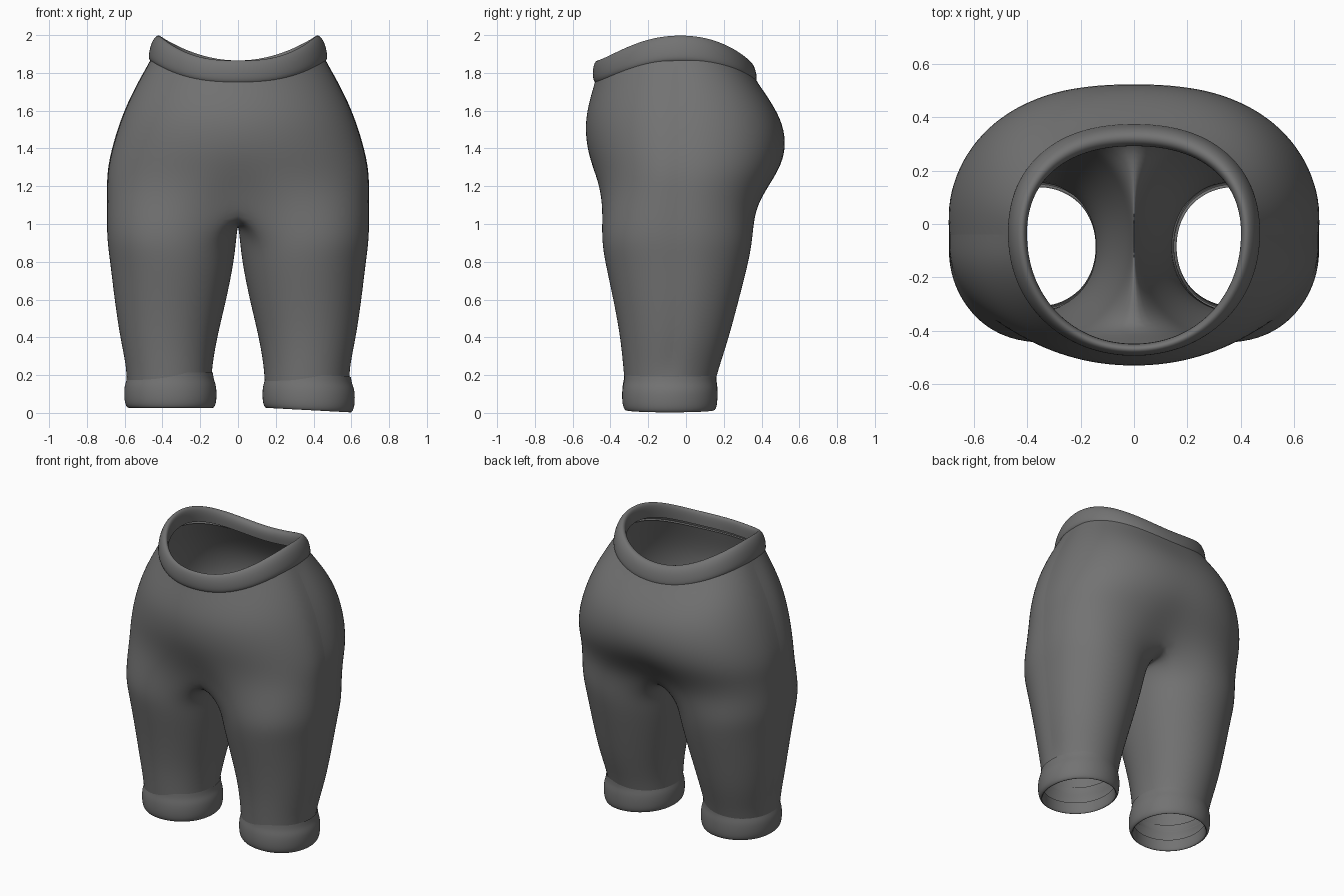
import bpy, bmesh
from math import sin, cos, pi, radians
from mathutils import Vector

old = bpy.data.objects.get("Cube")
if old:
    bpy.data.objects.remove(old)

GREY = (0.17, 0.17, 0.17, 1)
cloth = bpy.data.materials.new("grey cloth")
cloth.diffuse_color = GREY
cloth.use_nodes = True
cloth.node_tree.nodes["Principled BSDF"].inputs["Base Color"].default_value = GREY

HALF, INNER = 16, 8      # segments round the outer half and the inner thigh


def radius(s, c, n):
    return (abs(s) ** n + abs(c) ** n) ** (-1 / n)


def torso_ring(z, lift, width, front, back, n_back=2.55):
    """Half ring from front centre round the left side to back centre."""
    points, mid = [], -0.04
    for i in range(HALF + 1):
        s, c = sin(pi * i / HALF), -cos(pi * i / HALF)
        r = radius(s, c, n_back if c > 0 else 2.08)
        x = 0 if i in (0, HALF) else width * s * r
        y = mid + c * r * (back - mid if c > 0 else mid - front)
        points.append(Vector((x, y, z + lift * (x / width) ** (2 if c > 0 else 2.7))))
    return points


def leg_ring(z, inside, outside, front, back, n=2.1, side=1, shift=0, tilt=0):
    """Full leg ring, starting at the inner front."""
    angles = [-130 + 260 * i / HALF for i in range(HALF + 1)]
    angles += [130 + 100 * i / INNER for i in range(1, INNER)]
    points = []
    for a in map(radians, angles):
        c, s = cos(a), sin(a)
        r = radius(s, c, n)
        x = (inside + outside) / 2 + c * r * (outside - inside) / 2
        y = (front + back) / 2 + s * r * (back - front) / 2
        points.append(Vector((side * x + shift, y, z - tilt * (1 + c * r) / 2)))
    return points


def bridge(bm, a, b, closed):
    for i in range(len(a) if closed else len(a) - 1):
        j = (i + 1) % len(a)
        bm.faces.new((a[i], a[j], b[j], b[i]))


def loft(bm, rows, closed):
    rings = [[bm.verts.new(p) for p in row] for row in rows]
    for a, b in zip(rings, rings[1:]):
        bridge(bm, a, b, closed)
    return rings


def finish(bm, name, mirror=False):
    bmesh.ops.recalc_face_normals(bm, faces=bm.faces)
    mesh = bpy.data.meshes.new(name)
    bm.to_mesh(mesh)
    bm.free()
    mesh.materials.append(cloth)
    obj = bpy.data.objects.new(name, mesh)
    bpy.context.collection.objects.link(obj)
    bpy.ops.object.select_all(action="DESELECT")
    obj.select_set(True)
    bpy.context.view_layer.objects.active = obj
    bpy.ops.object.shade_smooth_by_angle(angle=radians(80))
    if mirror:
        obj.modifiers.new("Mirror", "MIRROR").merge_threshold = 0.002
    sub = obj.modifiers.new("Subdivision", "SUBSURF")
    sub.levels = sub.render_levels = 2


# Body: hips, crotch saddle and one leg, mirrored
hips = [
    (1.79, 0.12, 0.445, -0.475, 0.355, 2.3), (1.74, 0.11, 0.482, -0.487, 0.385, 2.35),
    (1.64, 0.08, 0.555, -0.517, 0.455), (1.53, 0.05, 0.62, -0.537, 0.515),
    (1.40, 0.02, 0.672, -0.527, 0.532),
]
legs = [
    (0.92, 0.008, 0.705, -0.45, 0.355, 2.25), (0.80, 0.02, 0.688, -0.432, 0.335, 2.15),
    (0.60, 0.06, 0.665, -0.387, 0.283), (0.40, 0.11, 0.635, -0.35, 0.23),
    (0.25, 0.135, 0.602, -0.335, 0.18), (0.17, 0.14, 0.592, -0.328, 0.158),
]
# The lower hips blend from the torso section into the two thighs
thigh = leg_ring(*legs[0])
rows = [torso_ring(*row) for row in hips]
for z, front, back, blend in ((1.28, -0.50, 0.515, 0.1), (1.17, -0.482, 0.475, 0.38),
                              (1.06, -0.47, 0.42, 0.72)):
    ring = []
    for p, q in zip(torso_ring(z, 0, 0.702, front, back), thigh):
        p = p.lerp(q, blend)
        p.z = z
        ring.append(p)
    ring[0].x = ring[-1].x = 0
    rows.append(ring)
bm = bmesh.new()
rings = loft(bm, rows, False)
first, last = rings[-1][0].co, rings[-1][-1].co
saddle = []
for i in range(1, INNER):
    p = last.lerp(first, i / INNER)
    p.z -= 0.05 * sin(pi * i / INNER)
    saddle.append(bm.verts.new(p))
leg_rings = loft(bm, [leg_ring(*row) for row in legs], True)
bridge(bm, rings[-1] + saddle, leg_rings[0], True)

# Side seam: a sharp groove down the outside
crease = bm.edges.layers.float.new("crease_edge")
seam = [ring[HALF // 2] for ring in rings[1:] + leg_rings[:-1]]
for vert in seam:
    vert.co.x -= 0.012
for a, b in zip(seam, seam[1:]):
    edge = bm.edges.get((a, b))
    edge[crease] = 1.0
    edge.smooth = False
finish(bm, "trouser_body", mirror=True)

# Waistband: a rolled band, mirrored
band = [
    (1.745, 0.115, 0.462, -0.48, 0.37), (1.76, 0.115, 0.476, -0.493, 0.378),
    (1.80, 0.118, 0.472, -0.497, 0.373), (1.84, 0.13, 0.457, -0.492, 0.36),
    (1.868, 0.135, 0.43, -0.478, 0.335), (1.862, 0.135, 0.408, -0.457, 0.305),
    (1.83, 0.13, 0.40, -0.45, 0.29), (1.78, 0.12, 0.405, -0.45, 0.295),
]
bm = bmesh.new()
loft(bm, [torso_ring(*row, n_back=2.3) for row in band], False)
finish(bm, "waistband", mirror=True)

# Cuffs: rolled hems that swell out of the legs, the left one sloping outwards
cuff = [
    (0.215, 0.14, 0.592, -0.328, 0.163), (0.18, 0.136, 0.597, -0.33, 0.162),
    (0.145, 0.122, 0.612, -0.339, 0.169), (0.09, 0.119, 0.614, -0.342, 0.170),
    (0.04, 0.124, 0.608, -0.336, 0.165), (0.02, 0.142, 0.588, -0.32, 0.15),
    (0.04, 0.15, 0.578, -0.31, 0.14), (0.10, 0.15, 0.578, -0.31, 0.14),
]
for name, side, tilt in (("left_cuff", 1, 0.024), ("right_cuff", -1, 0.0)):
    bm = bmesh.new()
    loft(bm, [leg_ring(*row, side=side, shift=0.008, tilt=tilt) for row in cuff], True)
    finish(bm, name)
